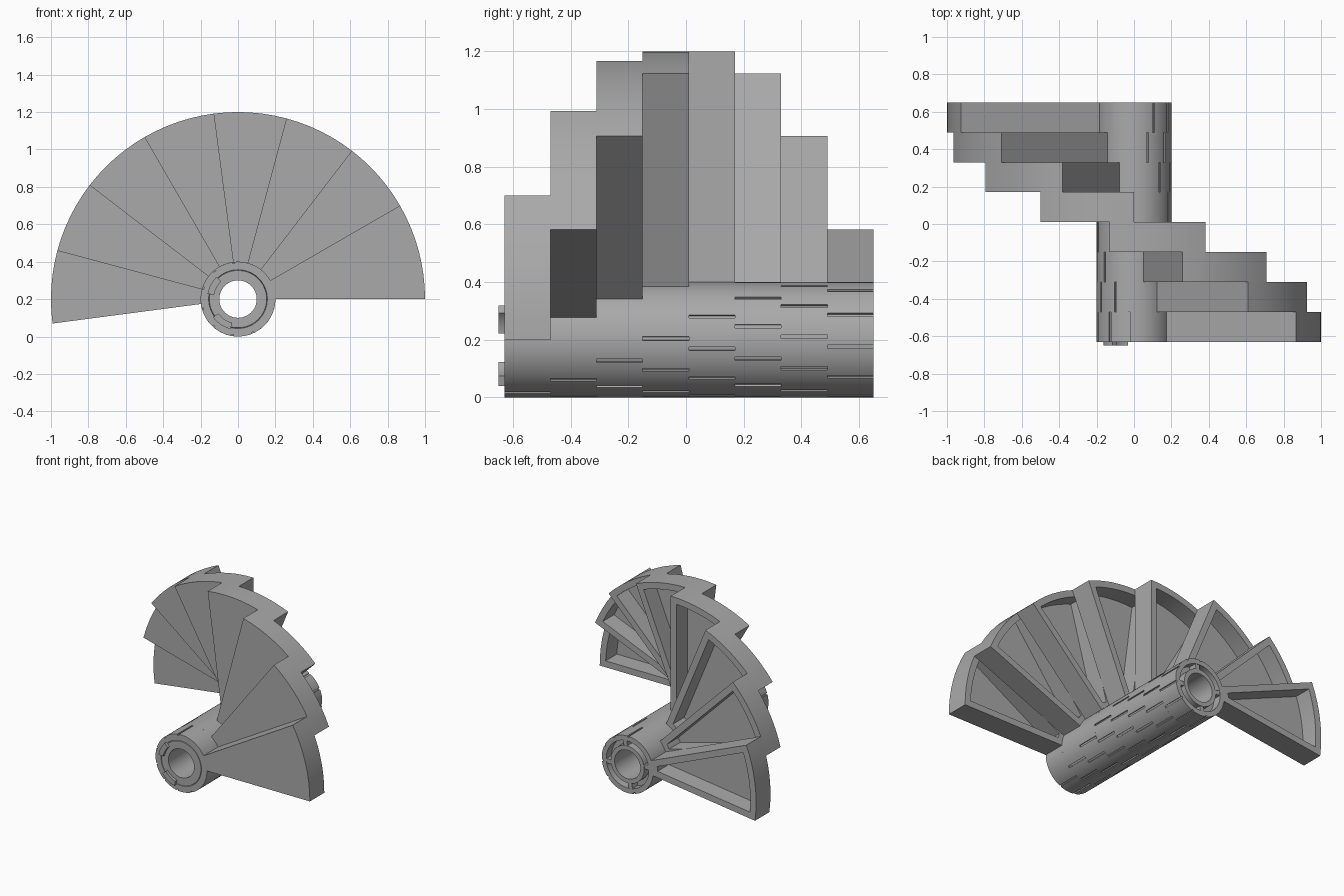
import bpy, bmesh
from math import sin, cos, asin, radians, degrees

cube = bpy.data.objects.get("Cube")
if cube:
    bpy.data.objects.remove(cube)

STEPS, TURN, WEDGE = 8, 22.5, 30
Y0, RISE, AXIS_Z = -0.63, 0.16, 0.2
HUB_R, WALL, PLATE = 0.2, 0.045, 0.035

grey = bpy.data.materials.new("plain grey")
grey.use_nodes = True
grey.diffuse_color = (0.4, 0.4, 0.4, 1)
grey.node_tree.nodes["Principled BSDF"].inputs["Base Color"].default_value = (0.4, 0.4, 0.4, 1)


def polar(r, a, y):
    return (r * cos(radians(a)), y, AXIS_Z + r * sin(radians(a)))


def finish(name, bm):
    bmesh.ops.recalc_face_normals(bm, faces=bm.faces)
    mesh = bpy.data.meshes.new(name)
    bm.to_mesh(mesh)
    bm.free()
    mesh.materials.append(grey)
    ob = bpy.data.objects.new(name, mesh)
    bpy.context.collection.objects.link(ob)
    bpy.ops.object.select_all(action='DESELECT')
    ob.select_set(True)
    bpy.context.view_layer.objects.active = ob
    bpy.ops.object.shade_smooth_by_angle(angle=radians(30))
    return ob


def bridge(bm, a, b):
    n = len(a)
    for i in range(n):
        j = (i + 1) % n
        bm.faces.new((a[i], a[j], b[j], b[i]))


def sector(r0, r1, a0, a1, inset=0, n=8):
    """Outline of a ring sector, sides moved in parallel by inset."""
    pts = []
    for r, order in ((r1, range(n + 1)), (r0, range(n, -1, -1))):
        d = degrees(asin(inset / r))
        for k in order:
            pts.append((r, a0 + d + (a1 - a0 - 2 * d) * k / n))
    return pts


def loop(bm, pts, y):
    return [bm.verts.new(polar(r, a, y)) for r, a in pts]


def arc_block(name, r0, r1, a0, a1, y0, y1):
    bm = bmesh.new()
    pts = sector(r0, r1, a0, a1)
    front, back = loop(bm, pts, y0), loop(bm, pts, y1)
    bridge(bm, front, back)
    bm.faces.new(front)
    bm.faces.new(back)
    return finish(name, bm)


def step_tread(name, start, y):
    """Fan-shaped tray, closed in front and open at the back."""
    bm = bmesh.new()
    outer = sector(HUB_R - 0.003, 1, start, start + WEDGE)
    inner = sector(HUB_R + 0.035, 1 - WALL, start, start + WEDGE, WALL)
    loops = [loop(bm, outer, y), loop(bm, outer, y + RISE),
             loop(bm, inner, y + RISE), loop(bm, inner, y + PLATE)]
    for a, b in zip(loops, loops[1:]):
        bridge(bm, a, b)
    bm.faces.new(loops[0])
    bm.faces.new(loops[-1])
    return finish(name, bm)


def hub_section(name, start, y):
    """Bored hub with lengthwise grooves on the side away from the tread."""
    rim = [(a, HUB_R) for a in range(0, 360, 5)]
    for k in range(7):
        g = 97 + 32.8 * k
        lo, hi = g - 1.8, g + 1.8
        rim = [p for p in rim if not lo - 0.5 < p[0] < hi + 0.5]
        rim += [(lo, HUB_R), (lo + 0.05, HUB_R - 0.008),
                (hi - 0.05, HUB_R - 0.008), (hi, HUB_R)]
    rim.sort()
    end = y + RISE
    # radius None marks the grooved rim
    profile = [(0.1, y), (0.153, y), (0.155, y + 0.008), (0.157, y), (None, y),
               (None, end), (0.165, end), (0.165, end - 0.06),
               (0.13, end - 0.06), (0.13, end), (0.1, end)]
    bm = bmesh.new()
    loops = [loop(bm, [(r or rr, a + start) for a, rr in rim], yy) for r, yy in profile]
    for i, a in enumerate(loops):
        bridge(bm, a, loops[(i + 1) % len(loops)])
    return finish(name, bm)


# Treads and hub sections, each turned on from the one before
for i in range(STEPS):
    y = Y0 + RISE * i
    step_tread(f"step_{i + 1}", TURN * i, y)
    hub_section(f"hub_section_{i + 1}", TURN * i, y)

# Locking lugs on the front end
for i, (a0, a1) in enumerate(((134, 170), (216, 256))):
    arc_block(f"lug_{i + 1}", 0.13, 0.165, a0, a1, Y0 - 0.02, Y0 + 0.01)

# Ribs in the channel of the back end
back = Y0 + RISE * STEPS
for i in range(4):
    a = TURN * (STEPS - 1) + 15 + 90 * i
    arc_block(f"channel_rib_{i + 1}", 0.125, 0.17, a - 6, a + 6, back - 0.07, back - 0.003)
